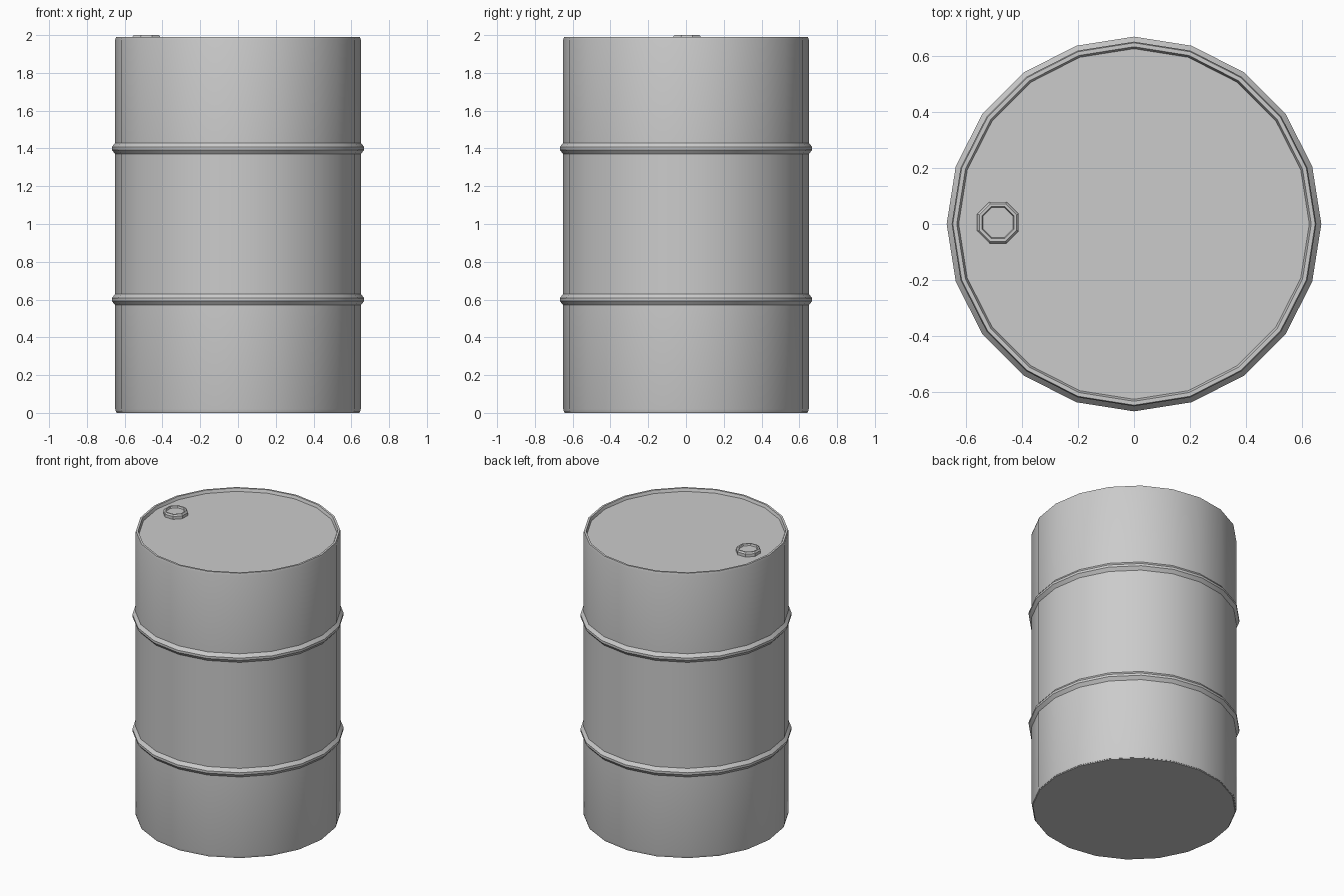
import bpy, bmesh, math

if "Cube" in bpy.data.objects:
    bpy.data.objects.remove(bpy.data.objects["Cube"])


def lathe(name, profile, sides, centre=(0, 0), turn=0.0):
    """Revolve a (radius, z) profile around z and cap both ends."""
    bm = bmesh.new()
    rings = []
    for r, z in profile:
        ring = []
        for i in range(sides):
            a = turn + 2 * math.pi * i / sides
            ring.append(bm.verts.new((centre[0] + r * math.cos(a),
                                      centre[1] + r * math.sin(a), z)))
        rings.append(ring)
    for low, high in zip(rings, rings[1:]):
        for i in range(sides):
            j = (i + 1) % sides
            bm.faces.new((low[i], low[j], high[j], high[i]))
    bm.faces.new(rings[0][::-1])
    bm.faces.new(rings[-1])
    bmesh.ops.recalc_face_normals(bm, faces=bm.faces[:])
    mesh = bpy.data.meshes.new(name)
    bm.to_mesh(mesh)
    bm.free()
    obj = bpy.data.objects.new(name, mesh)
    bpy.context.collection.objects.link(obj)
    bpy.ops.object.select_all(action='DESELECT')
    obj.select_set(True)
    bpy.context.view_layer.objects.active = obj
    bpy.ops.object.shade_smooth_by_angle(angle=math.radians(35))
    return obj


def rib(z):
    """Rolled hoop pressed into the drum wall."""
    return [(0.65, z - 0.03), (0.668, z - 0.008), (0.668, z + 0.008), (0.65, z + 0.03)]


# Drum shell: recessed base, rolled rims, two hoops, recessed lid
shell = [(0.625, 0.03), (0.632, 0.005), (0.646, 0.005), (0.65, 0.02)]
shell += rib(0.6) + rib(1.4)
shell += [(0.65, 1.975), (0.646, 1.99), (0.632, 1.99), (0.625, 1.97)]
lathe("drum_body", shell, 20)

# Filler cap with a shallow dished top
cap = [(0.08, 1.965), (0.08, 1.99), (0.072, 2.0), (0.062, 2.0), (0.058, 1.988)]
lathe("filler_cap", cap, 8, centre=(-0.485, 0.005), turn=math.pi / 8)

# Base weld ring that touches the floor
lathe("base_ring", [(0.637, 0.0), (0.642, 0.0), (0.646, 0.01), (0.634, 0.01)], 20)
